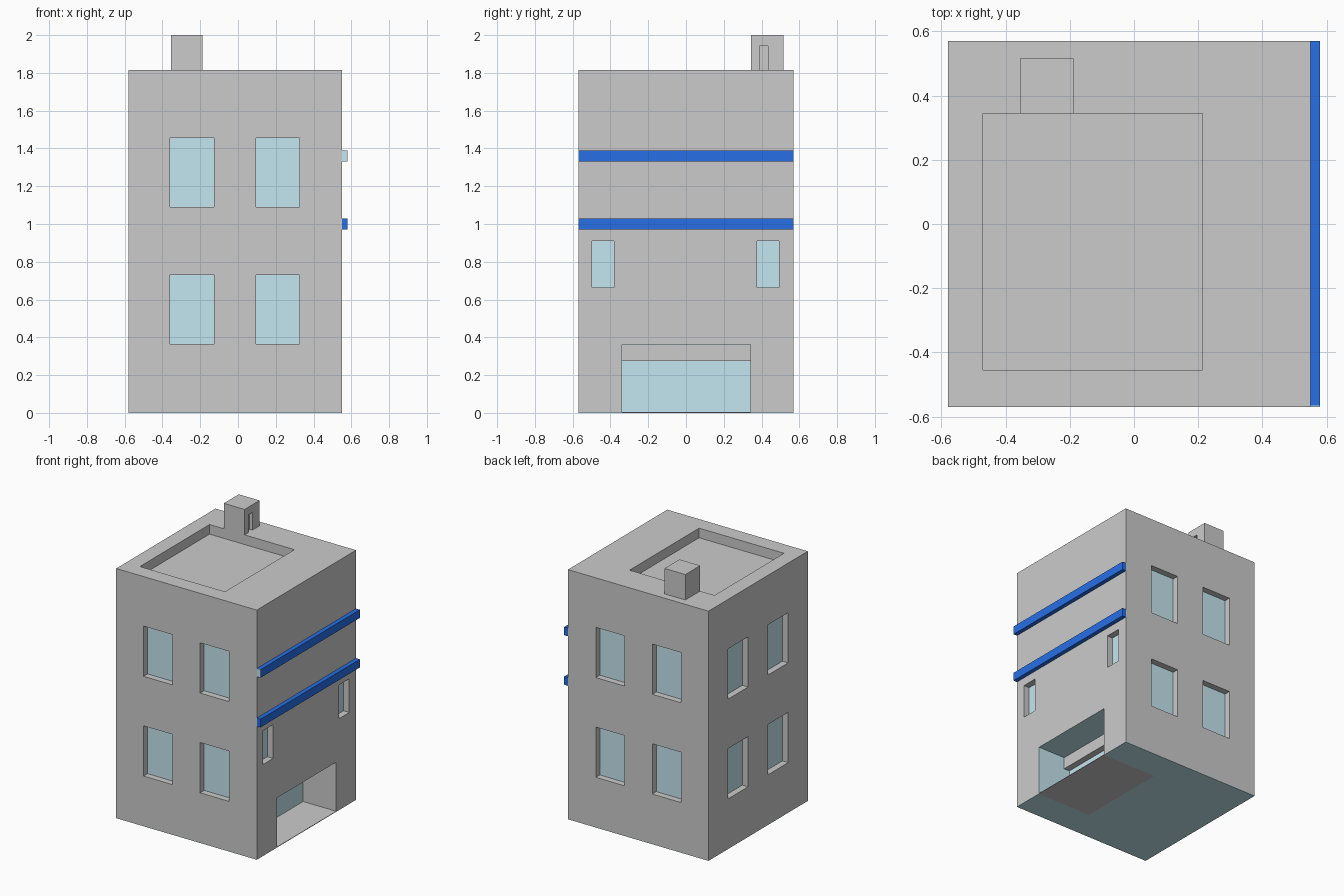
import bpy, bmesh
from mathutils import Vector

if "Cube" in bpy.data.objects:
    bpy.data.objects.remove(bpy.data.objects["Cube"])


def material(name, rgb):
    m = bpy.data.materials.new(name)
    m.diffuse_color = (*rgb, 1)
    m.use_nodes = True
    m.node_tree.nodes["Principled BSDF"].inputs["Base Color"].default_value = m.diffuse_color
    return m


GLASS = material("pale_glass", (0.55, 0.79, 0.87))
BLUE = material("blue_trim", (0.02, 0.16, 0.8))


def boxes(name, spans, mat=None):
    """One object made of boxes, each given as (x0, x1, y0, y1, z0, z1)."""
    bm = bmesh.new()
    for x0, x1, y0, y1, z0, z1 in spans:
        lo, hi = Vector((x0, y0, z0)), Vector((x1, y1, z1))
        for v in bmesh.ops.create_cube(bm, size=1)["verts"]:
            v.co = (lo + hi) / 2 + v.co * (hi - lo)
    me = bpy.data.meshes.new(name)
    bm.to_mesh(me)
    bm.free()
    ob = bpy.data.objects.new(name, me)
    bpy.context.collection.objects.link(ob)
    if mat:
        me.materials.append(mat)
    return ob


def carve(target, spans):
    """Cut boxes out of the target."""
    cutter = boxes("cutter", spans)
    cutter.hide_render = True
    mod = target.modifiers.new("openings", 'BOOLEAN')
    mod.operation, mod.solver, mod.object = 'DIFFERENCE', 'EXACT', cutter
    bpy.context.view_layer.objects.active = target
    bpy.ops.object.modifier_apply(modifier=mod.name)
    bpy.data.objects.remove(cutter)


X0, X1, Y, TOP = -0.58, 0.55, 0.57, 1.815
T, DEPTH, OUT = 0.004, 0.046, 0.05      # plate thickness, reveal, cutter overshoot


def opening(side, a0, a1, z0, z1, depth=DEPTH):
    """Cutter span and glass pane span for an opening in one wall."""
    sign = 1 if side[0] == '+' else -1
    wall = {'+x': X1, '-x': X0, '+y': Y, '-y': -Y}[side]

    def span(p, q):
        p, q = sorted((wall + sign * p, wall + sign * q))
        return (p, q, a0, a1, z0, z1) if side[1] == 'x' else (a0, a1, p, q, z0, z1)
    return span(-depth - T, OUT), span(-depth - T, -depth)


# Windows on every wall, plus the entrance
windows = []
for z0, z1 in ((0.365, 0.73), (1.09, 1.455)):
    for side in ('-y', '+y'):
        windows += [opening(side, -0.36, -0.128, z0, z1),
                    opening(side, 0.095, 0.326, z0, z1)]
    windows += [opening('-x', a, a + 0.23, z0, z1) for a in (-0.345, 0.115)]
windows += [opening('+x', a, a + 0.116, 0.665, 0.91) for a in (-0.497, 0.376)]
entrance = opening('+x', -0.342, 0.342, -OUT, 0.365, 0.266)

# Main block with openings and sunken roof terrace
body = boxes("building_body", [(X0, X1, -Y, Y, T, TOP)])
carve(body, [w[0] for w in windows] + [entrance[0],
             (-0.47, 0.213, -0.455, 0.344, TOP - 0.07, TOP + OUT)])
boxes("window_panes", [w[1] for w in windows], GLASS)

# Entrance: glass doors, lintel, tinted ceiling and side wall, floor
DX = X1 - 0.266
boxes("entrance_glass", [(DX - T, DX, -0.342, 0.342, T, 0.275)], GLASS)
boxes("entrance_lintel", [(DX - T, 0.33, -0.342, 0.342, 0.275, 0.365)])
boxes("entrance_lining", [(0.33, X1, -0.342, 0.342, 0.365 - T, 0.365),
                          (DX, X1, -0.342, -0.342 + T, T, 0.275),
                          (0.33, X1, -0.342, -0.342 + T, 0.275, 0.365 - T)], GLASS)
boxes("entrance_floor", [(0.11, X1, -0.342, 0.342, 0, T)])

# Underside around the entrance floor
boxes("base_plate", [(X0, 0.11, -Y, Y, 0, T),
                     (0.11, X1, -Y, -0.342, 0, T),
                     (0.11, X1, 0.342, Y, 0, T)], GLASS)

# Blue bands along the right wall, the upper one with a pale front end
boxes("lower_band", [(X1, 0.58, -Y, Y, 0.97, 1.03)], BLUE)
boxes("upper_band", [(X1, 0.58, -Y + T, Y, 1.33, 1.39)], BLUE)
boxes("upper_band_end", [(X1, 0.58, -Y, -Y + T, 1.33, 1.39)], GLASS)

# Roof hut with a narrow doorway
hut = boxes("roof_hut", [(-0.355, -0.188, 0.344, 0.515, TOP, 2.0)])
carve(hut, [(-0.188 - 0.023, -0.188 + OUT, 0.39, 0.435, TOP - OUT, 1.943)])
